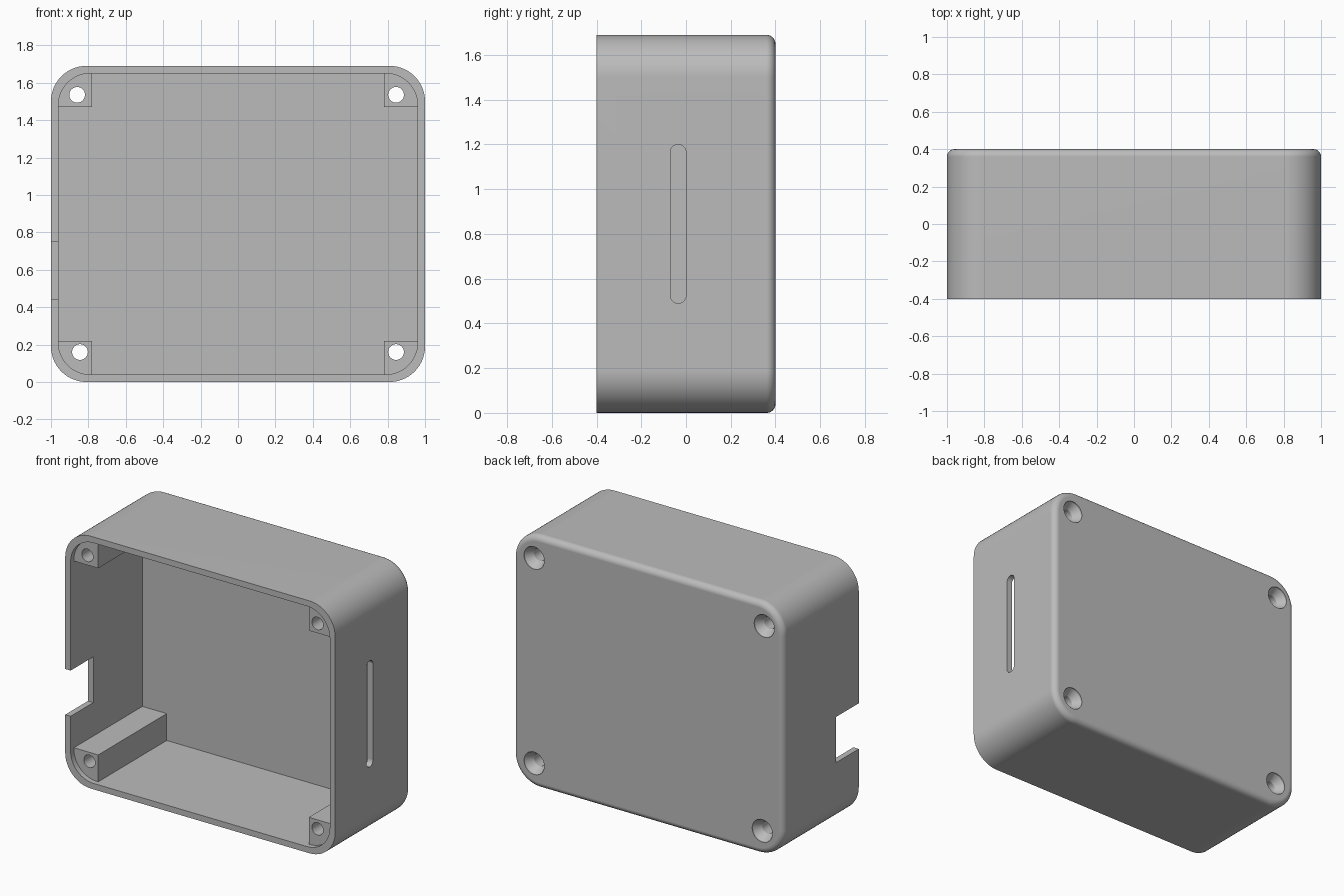
import bpy, bmesh, math

if "Cube" in bpy.data.objects:
    bpy.data.objects.remove(bpy.data.objects["Cube"])

WIDTH, HEIGHT, FRONT, BACK = 2.0, 1.69, -0.4, 0.4
WALL, RADIUS, FILLET, POST, LIP = 0.04, 0.19, 0.04, 0.18, 0.035
MID = HEIGHT / 2

grey = bpy.data.materials.new("light grey plastic")
grey.use_nodes = True
colour = (0.5, 0.5, 0.5, 1)
grey.diffuse_color = colour
grey.node_tree.nodes["Principled BSDF"].inputs["Base Color"].default_value = colour


def rounded(w, h, r, steps=14):
    """Rounded rectangle outline, as (u, v) points about the origin."""
    points = []
    for k, (su, sv) in enumerate([(1, 1), (-1, 1), (-1, -1), (1, -1)]):
        for i in range(steps + 1):
            a = math.pi / 2 * (k + i / steps)
            points.append((su * (w / 2 - r) + r * math.cos(a),
                           sv * (h / 2 - r) + r * math.sin(a)))
    return points


def loft(name, rings):
    """Closed solid through rings of matching 3D points."""
    bm = bmesh.new()
    loops = [[bm.verts.new(p) for p in ring] for ring in rings]
    n = len(loops[0])
    for a, b in zip(loops, loops[1:]):
        for i in range(n):
            bm.faces.new((a[i], a[(i + 1) % n], b[(i + 1) % n], b[i]))
    bm.faces.new(loops[0])
    bm.faces.new(loops[-1])
    bmesh.ops.remove_doubles(bm, verts=bm.verts, dist=1e-5)
    bmesh.ops.recalc_face_normals(bm, faces=bm.faces)
    mesh = bpy.data.meshes.new(name)
    bm.to_mesh(mesh)
    bm.free()
    mesh.materials.append(grey)
    obj = bpy.data.objects.new(name, mesh)
    bpy.context.collection.objects.link(obj)
    return obj


def along_y(outline, y, cx=0, cz=MID):
    return [(cx + u, y, cz + v) for u, v in outline]


def along_x(outline, x, cy, cz):
    return [(x, cy + u, cz + v) for u, v in outline]


def circle(r, n=32):
    return [(r * math.cos(math.tau * i / n), r * math.sin(math.tau * i / n))
            for i in range(n)]


# Outer body with a rounded rim around the back
rings = [along_y(rounded(WIDTH, HEIGHT, RADIUS), FRONT)]
for i in range(9):
    a = math.pi / 2 * i / 8
    inset = FILLET * (1 - math.cos(a))
    rings.append(along_y(rounded(WIDTH - 2 * inset, HEIGHT - 2 * inset, RADIUS - inset),
                         BACK - FILLET + FILLET * math.sin(a)))
body = loft("enclosure", rings)

# Shallow rounded pocket in front of the corner posts
w, h = WIDTH - 2 * WALL, HEIGHT - 2 * WALL
pocket = rounded(w, h, RADIUS - 0.02)
cutters = [loft("lip_pocket", [along_y(pocket, FRONT - 0.1), along_y(pocket, FRONT + LIP)])]

# Deep cavity, stepped in at the corners so that square posts remain
cross = []
for su, sv in [(1, 1), (-1, 1), (-1, -1), (1, -1)]:
    step = [(w / 2, h / 2 - POST), (w / 2 - POST, h / 2 - POST), (w / 2 - POST, h / 2)]
    cross += [(su * u, sv * v) for u, v in (step if su * sv > 0 else step[::-1])]
cutters.append(loft("cavity", [along_y(cross, FRONT - 0.05), along_y(cross, BACK - WALL)]))

# Countersunk screw holes through the posts
for x, z in [(-0.86, 1.535), (0.845, 1.535), (-0.845, 0.16), (0.845, 0.16)]:
    profile = [(0.042, FRONT - 0.1), (0.042, BACK - 0.06), (0.075, BACK - 0.01), (0.075, BACK + 0.1)]
    cutters.append(loft("screw_hole", [along_y(circle(r), y, x, z) for r, y in profile]))

# Long slot in the left wall, open notch in the right wall
slot = rounded(0.07, 0.71, 0.0349)
cutters.append(loft("side_slot", [along_x(slot, x, -0.035, 0.845) for x in (0.9, 1.1)]))
notch = [(-0.2, -0.153), (0.24, -0.153), (0.24, 0.153), (-0.2, 0.153)]
cutters.append(loft("side_notch", [along_x(notch, x, FRONT, 0.597) for x in (-1.1, -0.9)]))

# Cut everything, then discard the cutters
bpy.context.view_layer.objects.active = body
for cutter in cutters:
    mod = body.modifiers.new("cut", "BOOLEAN")
    mod.operation, mod.solver, mod.object = "DIFFERENCE", "EXACT", cutter
    bpy.ops.object.modifier_apply(modifier=mod.name)
    bpy.data.objects.remove(cutter)

# Smooth curves, crisp edges and even flat faces
bpy.ops.object.select_all(action="DESELECT")
body.select_set(True)
bpy.ops.object.shade_smooth_by_angle(angle=math.radians(25))
weighted = body.modifiers.new("even_normals", "WEIGHTED_NORMAL")
weighted.keep_sharp = True
